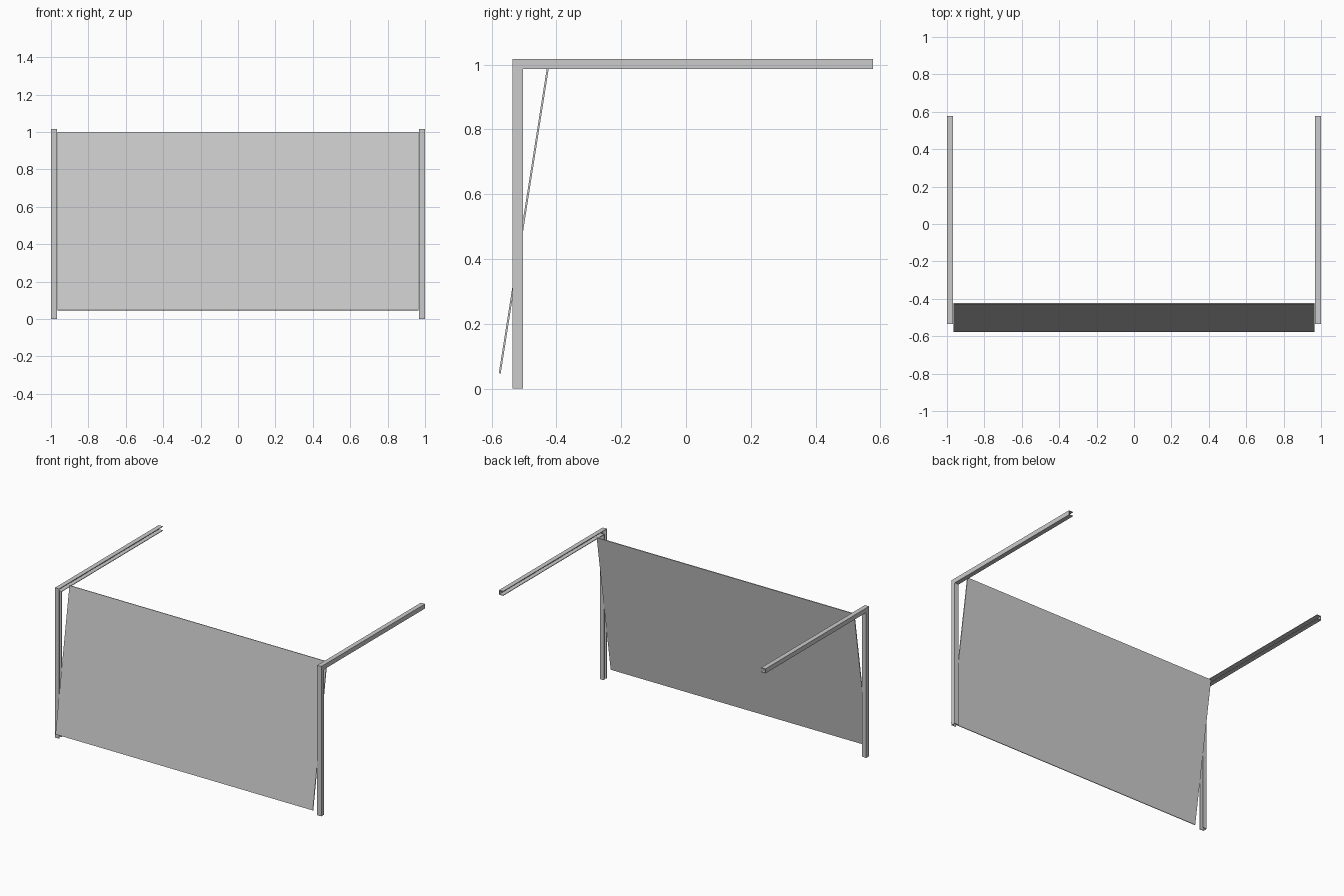
import bpy, bmesh
from mathutils import Vector

if "Cube" in bpy.data.objects:
    bpy.data.objects.remove(bpy.data.objects["Cube"])

Y0, Y1 = -0.535, 0.577      # front of posts, rear end of rails
TOP, W, T = 1.017, 0.031, 0.004   # track top, track width, sheet thickness


def prism(name, profile, x0, x1):
    """Extrude a (y, z) profile from x0 to x1."""
    bm = bmesh.new()
    face = bm.faces.new([bm.verts.new((x0, y, z)) for y, z in profile])
    ext = bmesh.ops.extrude_face_region(bm, geom=[face])
    verts = [v for v in ext["geom"] if isinstance(v, bmesh.types.BMVert)]
    bmesh.ops.translate(bm, verts=verts, vec=(x1 - x0, 0, 0))
    bmesh.ops.recalc_face_normals(bm, faces=bm.faces)
    me = bpy.data.meshes.new(name)
    bm.to_mesh(me)
    bm.free()
    ob = bpy.data.objects.new(name, me)
    bpy.context.collection.objects.link(ob)
    return ob


def ell(a, b):
    """L-shaped band lying between insets a and b from the outer track edge."""
    return [(Y0 + a, 0), (Y0 + a, TOP - a), (Y1, TOP - a),
            (Y1, TOP - b), (Y0 + b, TOP - b), (Y0 + b, 0)]


# Tracks: bent channels that open towards the door
for side, s in (("left", -1), ("right", 1)):
    prism(side + "_track_web", ell(0, W), s, s * (1 - T))
    prism(side + "_track_outer_flange", ell(0, T), s * (1 - T), s * (1 - W))
    prism(side + "_track_inner_flange", ell(W - T, W), s * (1 - T), s * (1 - W))

# Door: thin tilted panel, partly swung open
low, high = Vector((-0.575, 0.047)), Vector((-0.425, 1.0))
d = (high - low).normalized()
n = Vector((d.y, -d.x)) * 0.003
prism("door_panel", [low - n, low + n, high + n, high - n], -0.966, 0.966)
